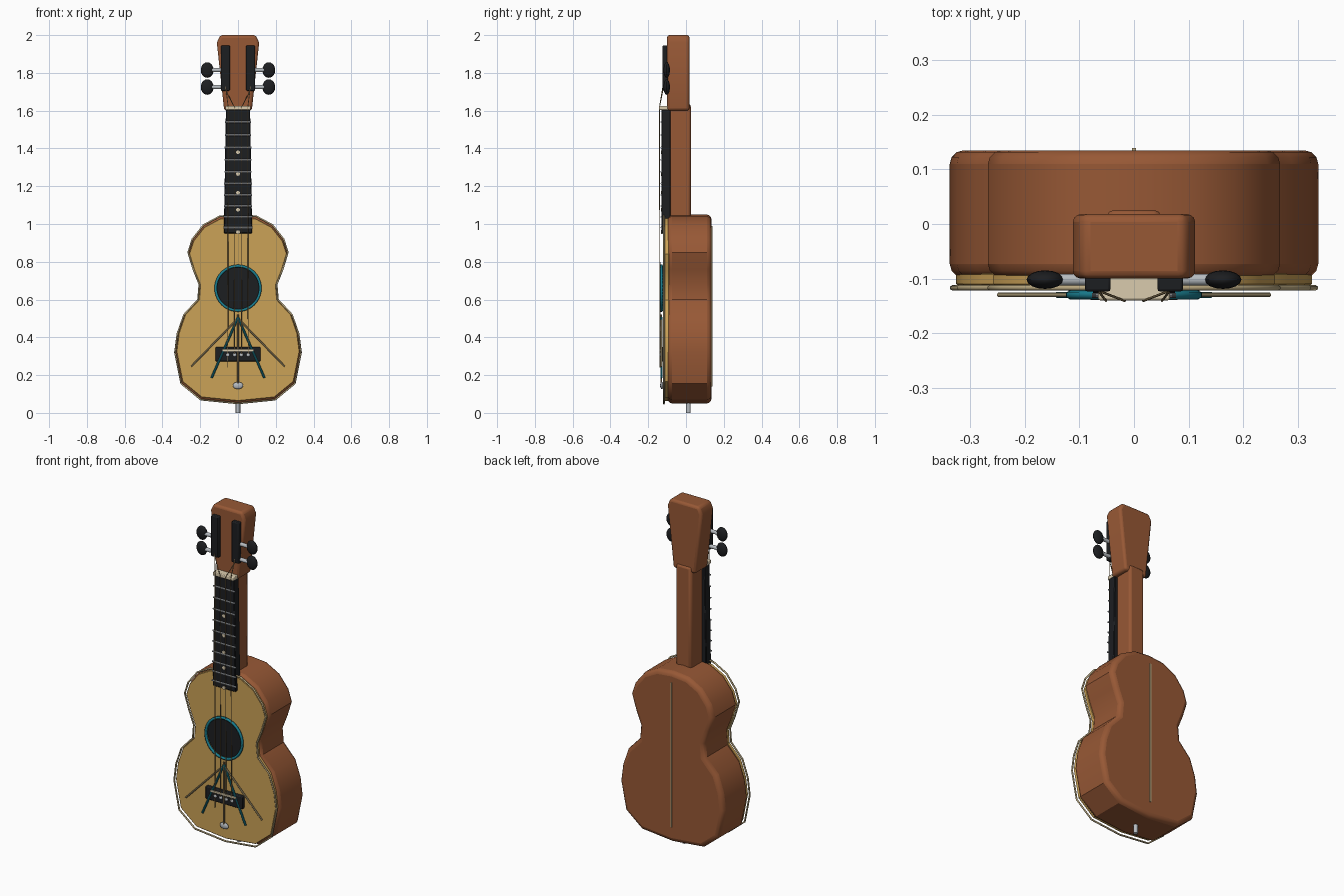
import bpy, bmesh, math
from mathutils import Vector

if "Cube" in bpy.data.objects:
    bpy.data.objects.remove(bpy.data.objects["Cube"])


def material(name, r, g, b):
    m = bpy.data.materials.new(name)
    m.use_nodes = True
    m.diffuse_color = (r, g, b, 1)
    m.node_tree.nodes["Principled BSDF"].inputs["Base Color"].default_value = (r, g, b, 1)
    return m


BROWN = material("brown wood", 0.31, 0.098, 0.036)
SPRUCE = material("pale top wood", 0.6, 0.36, 0.095)
BLACK = material("black", 0.012, 0.013, 0.015)
TEAL = material("teal", 0.01, 0.21, 0.28)
CREAM = material("cream", 0.7, 0.6, 0.42)
TAN = material("binding tan", 0.5, 0.4, 0.22)
SILVER = material("silver", 0.47, 0.5, 0.53)
STRING = material("string brass", 0.3, 0.21, 0.1)


def finish(obj, mat, bevel=0, segments=3, smooth=True):
    obj.data.materials.append(mat)
    if bevel:
        mod = obj.modifiers.new("soft edges", 'BEVEL')
        mod.width, mod.segments, mod.limit_method = bevel, segments, 'ANGLE'
        mod.angle_limit = math.radians(50)
    if smooth:
        bpy.ops.object.select_all(action='DESELECT')
        obj.select_set(True)
        bpy.context.view_layer.objects.active = obj
        bpy.ops.object.shade_smooth_by_angle(angle=math.radians(32))
    return obj


def add_mesh(name, bm):
    mesh = bpy.data.meshes.new(name)
    bmesh.ops.recalc_face_normals(bm, faces=bm.faces)
    bm.to_mesh(mesh)
    bm.free()
    obj = bpy.data.objects.new(name, mesh)
    bpy.context.collection.objects.link(obj)
    return obj


def slab(name, half, y0, y1, mat, bevel=0, segments=3):
    """Extrude a half outline, mirrored across x, from y0 to y1."""
    bm = bmesh.new()
    outline = mirrored(half)
    face = bm.faces.new([bm.verts.new((x, y0, z)) for x, z in outline])
    made = bmesh.ops.extrude_face_region(bm, geom=[face])["geom"]
    moved = [v for v in made if isinstance(v, bmesh.types.BMVert)]
    bmesh.ops.translate(bm, verts=moved, vec=(0, y1 - y0, 0))
    return finish(add_mesh(name, bm), mat, bevel, segments)


def mirrored(half):
    return half + [(-x, z) for x, z in reversed(half) if x > 0]


def box(name, x0, x1, y0, y1, z0, z1, mat, bevel=0):
    bm = bmesh.new()
    bmesh.ops.create_cube(bm, size=1)
    for v in bm.verts:
        v.co = ((x0 + x1) / 2 + v.co.x * (x1 - x0), (y0 + y1) / 2 + v.co.y * (y1 - y0),
                (z0 + z1) / 2 + v.co.z * (z1 - z0))
    return finish(add_mesh(name, bm), mat, bevel, 2)


def rod(name, a, b, radius, mat, sides=10):
    a, b = Vector(a), Vector(b)
    bm = bmesh.new()
    bmesh.ops.create_cone(bm, cap_ends=True, segments=sides, radius1=radius,
                          radius2=radius, depth=(b - a).length)
    obj = add_mesh(name, bm)
    obj.location = (a + b) / 2
    obj.rotation_euler = (b - a).to_track_quat('Z', 'Y').to_euler()
    return finish(obj, mat)


def ball(name, centre, size, mat):
    bm = bmesh.new()
    bmesh.ops.create_uvsphere(bm, u_segments=16, v_segments=10, radius=1)
    bmesh.ops.scale(bm, vec=size, verts=bm.verts)
    obj = add_mesh(name, bm)
    obj.location = centre
    return finish(obj, mat)


def wire(name, points, radius, mat, closed=False):
    curve = bpy.data.curves.new(name, 'CURVE')
    curve.dimensions = '3D'
    curve.bevel_depth, curve.bevel_resolution = radius, 1
    curve.use_fill_caps = True
    line = curve.splines.new('POLY')
    line.points.add(len(points) - 1)
    for p, co in zip(line.points, points):
        p.co = (*co, 1)
    line.use_cyclic_u = closed
    obj = bpy.data.objects.new(name, curve)
    bpy.context.collection.objects.link(obj)
    curve.materials.append(mat)
    return obj


# Body shell, soundboard and edge binding
BODY = [(0, 1.05), (0.1, 1.04), (0.185, 0.995), (0.245, 0.92), (0.268, 0.85),
        (0.24, 0.76), (0.208, 0.68), (0.215, 0.6), (0.29, 0.52), (0.325, 0.42),
        (0.338, 0.32), (0.305, 0.155), (0.2, 0.07), (0, 0.05)]
slab("body", BODY, -0.098, 0.135, BROWN, 0.025)
inner = [(x * 0.965, 0.55 + (z - 0.55) * 0.975) for x, z in BODY]
slab("soundboard", inner, -0.113, -0.09, SPRUCE, 0.003, 1)
wire("binding", [(x * 0.985, -0.117, z) for x, z in mirrored(BODY)], 0.005, TAN, True)
box("back_strip", -0.004, 0.004, 0.13, 0.139, 0.14, 0.99, TAN)
rod("end_pin", (0, 0.013, 0), (0, 0.013, 0.06), 0.012, SILVER, 16)

# Neck, fretboard and headstock
box("neck", -0.05, 0.05, -0.09, 0.026, 1.0, 1.635, BROWN, 0.014)
slab("fretboard", [(0, 1.61), (0.064, 1.61), (0.075, 0.95), (0, 0.95)],
     -0.13, -0.082, BLACK, 0.004, 1)
slab("headstock", [(0, 2.0), (0.094, 2.0), (0.112, 1.96), (0.073, 1.6), (0, 1.6)],
     -0.1, 0.018, BROWN, 0.014)
box("nut", -0.066, 0.066, -0.14, -0.085, 1.603, 1.626, CREAM, 0.004)

# Frets and position dots
for i in range(10):
    z = 1.61 - 0.07 * (i + 1) + 0.0008 * i * (i + 1)
    w = 0.067 + (1.61 - z) * 0.016
    rod(f"fret_{i + 1}", (-w, -0.131, z), (w, -0.131, z), 0.0045, SILVER, 8)
for i, z in enumerate((1.38, 1.265, 1.165, 1.075, 0.957)):
    rod(f"fret_dot_{i + 1}", (0, -0.125, z), (0, -0.133, z), 0.01, CREAM, 16)

# Sound hole and rosette
HOLE = 0.66
rod("sound_hole", (0, -0.105, HOLE), (0, -0.12, HOLE), 0.114, BLACK, 32)
ring = [(0.118 * math.cos(a), -0.13, HOLE + 0.118 * math.sin(a))
        for a in (i * math.tau / 40 for i in range(40))]
wire("rosette", ring, 0.008, TEAL, True)

# Bridge, saddle and pins
box("bridge", -0.12, 0.12, -0.133, -0.105, 0.273, 0.348, BLACK, 0.005)
box("saddle", -0.082, 0.082, -0.139, -0.125, 0.325, 0.337, CREAM, 0.002)
for i in range(4):
    x = -0.054 + 0.036 * i
    ball(f"bridge_pin_{i + 1}", (x, -0.134, 0.307), (0.01, 0.006, 0.01), SILVER)
    # Strings run from the bridge over the nut to the headstock slots
    side = math.copysign(1, x)
    top = (side * 0.066, -0.122, 1.73 if i in (0, 3) else 1.71)
    wire(f"string_{i + 1}", [(x, -0.137, 0.24 if i == 0 else 0.3), (x * 0.95, -0.141, 1.615), top],
         0.0022, STRING)

# Splayed inlay rods below the sound hole
for side, label in ((1, "left"), (-1, "right")):
    rod(f"{label}_teal_rod", (0, -0.13, 0.505), (side * 0.14, -0.13, 0.185), 0.006, TEAL)
    rod(f"{label}_tan_rod", (0, -0.13, 0.5), (side * 0.248, -0.13, 0.245), 0.0045, TAN)
rod("centre_rod", (0, -0.131, 0.52), (0, -0.131, 0.145), 0.005, STRING)
ball("centre_rod_disc", (0, -0.128, 0.145), (0.028, 0.009, 0.019), SILVER)

# Headstock slots and tuners
for side, label in ((1, "left"), (-1, "right")):
    xs = sorted((side * 0.043, side * 0.09))
    box(f"{label}_slot", *xs, -0.124, -0.095, 1.705, 1.945, BLACK, 0.005)
    for z, row in ((1.815, "upper"), (1.725, "lower")):
        rod(f"{label}_{row}_tuner_shaft", (side * 0.07, -0.102, z),
            (side * 0.15, -0.102, z), 0.011, SILVER, 14)
        ball(f"{label}_{row}_tuner_button", (side * 0.163, -0.102, z),
             (0.034, 0.017, 0.041), BLACK)
